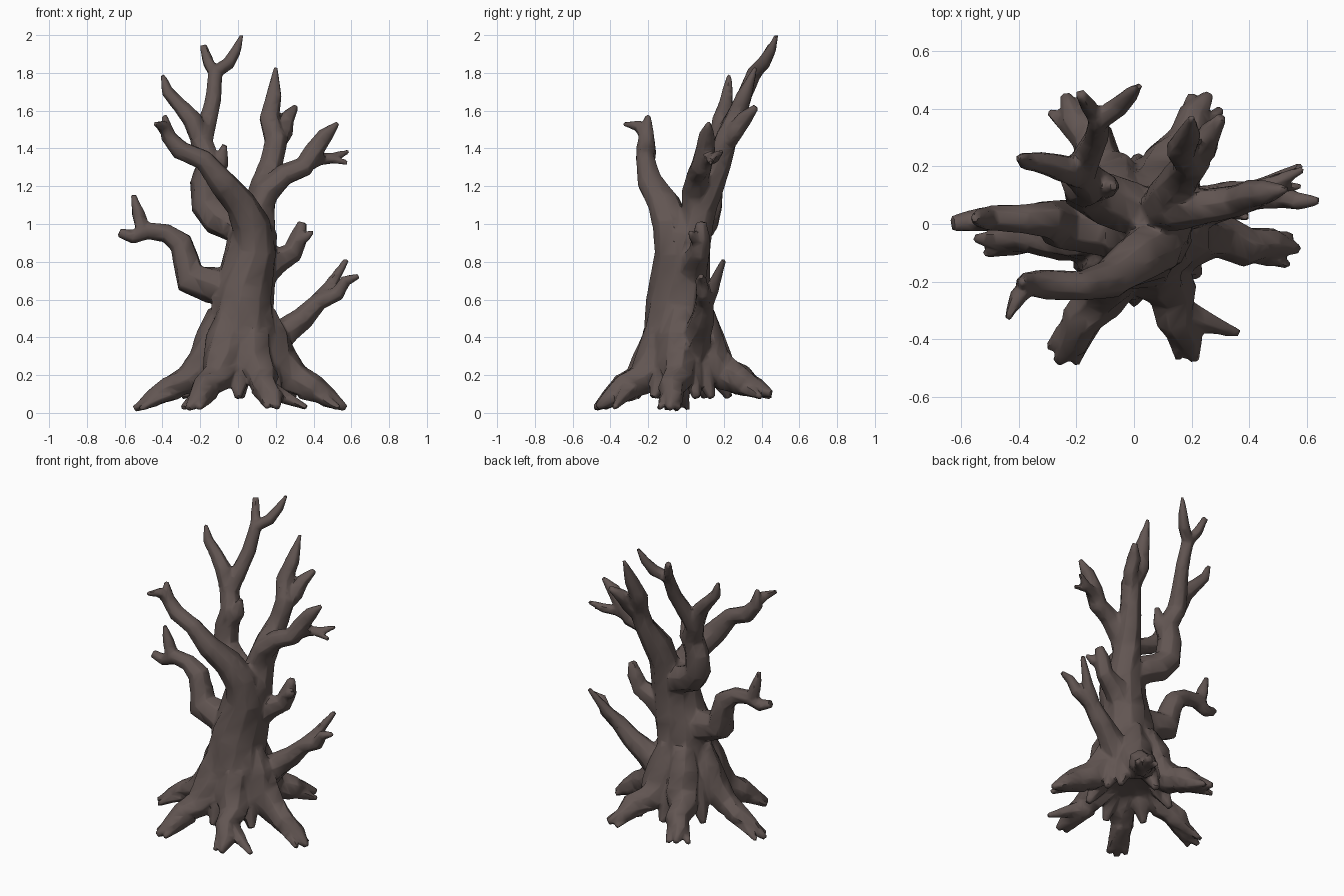
import bpy, bmesh, math, random
from mathutils import Vector

random.seed(4)
bark = bpy.data.materials.new("dark_bark")
bark.diffuse_color = (0.122, 0.092, 0.085, 1)
bm = bmesh.new()  # all limbs gather here and are fused into one skin


def limb(pts, sides=7, rough=0.08, twist=0.12):
    """Tapered, kinked tube through (x, y, z, radius) points."""
    pos = [Vector(p[:3]) for p in pts]
    rings, u = [], None
    for i, p in enumerate(pos):
        a, b = pos[max(i - 1, 0)], pos[min(i + 1, len(pos) - 1)]
        t = (b - a).normalized()
        if u is None:
            u = t.cross(Vector((0.31, 0.9, 0.2))).normalized()
        u = (u - t * u.dot(t)).normalized()
        v = t.cross(u)
        ring = []
        for k in range(sides):
            ang = 2 * math.pi * k / sides + twist * i
            r = pts[i][3] * (1.06 + random.uniform(-rough, rough))
            q = p + (u * math.cos(ang) + v * math.sin(ang)) * r
            q.z = max(q.z, 0.0)
            ring.append(bm.verts.new(q))
        rings.append(ring)
    faces = [bm.faces.new(rings[0][::-1]), bm.faces.new(rings[-1])]
    for lo, hi in zip(rings, rings[1:]):
        for k in range(sides):
            n = (k + 1) % sides
            faces.append(bm.faces.new((lo[k], lo[n], hi[n], hi[k])))
    bmesh.ops.recalc_face_normals(bm, faces=faces)


# Trunk core, leaning and tapering, vaulted underneath
limb([(.03, -.03, .2, .17), (.03, -.035, .32, .185), (.03, -.04, .42, .175),
      (.02, -.04, .6, .155), (.06, -.02, .8, .135), (.075, .0, .95, .12),
      (.07, .02, 1.06, .07)], sides=10, rough=.06, twist=.2)

# Front strand sweeping up to the left, with twig
limb([(-.02, -.09, .2, .12), (-.01, -.1, .45, .12), (.03, -.08, .64, .12),
      (.085, -.06, .85, .108), (.075, -.08, 1.0, .098), (.01, -.12, 1.11, .083),
      (-.08, -.19, 1.22, .068), (-.18, -.215, 1.34, .052), (-.31, -.21, 1.39, .05),
      (-.37, -.21, 1.47, .04), (-.39, -.2, 1.575, .014)], sides=8)
limb([(-.36, -.21, 1.46, .035), (-.4, -.25, 1.52, .032), (-.44, -.33, 1.53, .012)], sides=5)

# Back right strand with rising branch and twig
limb([(.06, .0, .4, .12), (.08, .02, .7, .11), (.11, .04, .9, .09),
      (.11, .07, 1.08, .085), (.14, .12, 1.2, .075), (.18, .18, 1.33, .06),
      (.2, .21, 1.45, .06), (.165, .26, 1.56, .052),
      (.19, .31, 1.68, .042), (.2, .37, 1.83, .01)])
limb([(.18, .19, 1.39, .05), (.245, .26, 1.49, .045),
      (.26, .31, 1.56, .04), (.305, .37, 1.62, .018)], sides=6)
# Right bough, twig and spur
limb([(.1, .05, 1.05, .075), (.15, .05, 1.17, .07), (.25, .06, 1.26, .058),
      (.35, .08, 1.3, .053), (.4, .1, 1.38, .05), (.46, .11, 1.47, .04),
      (.53, .12, 1.535, .012)])
limb([(.33, .08, 1.3, .045), (.43, .12, 1.345, .034),
      (.51, .15, 1.35, .027), (.585, .19, 1.385, .012)], sides=6)
limb([(.48, .13, 1.345, .025), (.58, .13, 1.325, .012)], sides=5)

# Back left strand leaving sideways with an elbow, then stub, crown twig, side branch
limb([(.06, .04, .93, .08), (-.03, .065, .99, .085), (-.11, .09, 1.03, .085),
      (-.17, .12, 1.1, .078), (-.175, .13, 1.22, .072), (-.15, .14, 1.32, .068),
      (-.19, .18, 1.43, .058), (-.16, .24, 1.54, .045), (-.13, .3, 1.66, .04),
      (-.12, .36, 1.8, .038), (-.05, .41, 1.85, .034), (-.01, .45, 1.92, .026),
      (.02, .48, 2.0, .01)])
limb([(-.15, .13, 1.25, .055), (-.09, .13, 1.33, .042), (-.07, .13, 1.42, .014)], sides=6)
limb([(-.12, .36, 1.79, .034), (-.16, .41, 1.86, .03), (-.185, .45, 1.945, .02)], sides=5)
limb([(-.18, .17, 1.4, .055), (-.24, .19, 1.55, .05), (-.31, .21, 1.63, .04),
      (-.375, .22, 1.7, .032), (-.4, .23, 1.79, .012)], sides=6)

# Left branch with a crooked elbow, and its twig
limb([(0, -.03, .63, .09), (-.14, -.01, .68, .09), (-.255, .0, .715, .09),
      (-.275, .01, .81, .07), (-.305, .02, .9, .062), (-.38, .02, .955, .05),
      (-.48, .02, .965, .044), (-.56, .01, .93, .038), (-.63, 0, .955, .025)])
limb([(-.5, .02, .96, .042), (-.53, .02, 1.06, .035), (-.555, .02, 1.155, .014)], sides=6)

# Right middle branch and right low branch, with twigs
limb([(.1, .03, .7, .08), (.2, .05, .8, .07), (.29, .07, .85, .055),
      (.32, .08, .93, .05), (.34, .08, 1.01, .025)], sides=6)
limb([(.3, .07, .9, .04), (.36, .04, .93, .028), (.395, .02, .96, .012)], sides=5)
limb([(.12, .03, .3, .1), (.24, .06, .42, .075), (.34, .09, .5, .06),
      (.43, .1, .59, .048), (.53, .09, .635, .036), (.57, .08, .7, .03),
      (.64, .08, .725, .014)])
limb([(.4, .1, .57, .045), (.48, .14, .66, .036), (.575, .2, .81, .014)], sides=6)

# Buttress roots: tip x, tip y, tip height, thickness, spread of the two toes
roots = [(-.55, -.05, .02, 1.0, .1, -.1), (-.265, -.48, .025, 1.1, .1, -.1),
         (.21, -.47, .03, 1.1, .36, -.1), (.57, -.09, .025, 1.1, .08, -.1),
         (.26, .45, .1, 1.1, .1, -.12), (-.24, .45, .1, 1.1, .14, -.1)]
for x, y, z, s, toe_a, toe_b in roots:
    d = Vector((x - .02, y + .02))
    n = d.normalized()
    side = Vector((-n.y, n.x))

    def at(f, h, r, off=0.0):
        p = Vector((.02, -.02)) + d * f + side * off * d.length
        return (p.x, p.y, h, r * s)
    limb([at(.2, .54, .06), at(.26, .4, .09), at(.33, .27, .095),
          at(.5, .17 + z * .3, .075, .03), at(.68, .12 + z * .5, .062, -.02),
          at(.84, .06 + z * .7, .045, .02), at(1, z, .016)], rough=.14)
    # Forked toes
    for t in (toe_a, toe_b):
        limb([at(.6, .12 + z * .4, .055), at(.78, .065 + z * .6, .036, t * .5),
              at(.95, z * .8 + .005, .014, t)], sides=5, rough=.15)

# Ragged skirts hanging between the roots
angles = sorted(math.atan2(y + .02, x - .02) for x, y, *_ in roots)
for a, b in zip(angles, angles[1:] + [angles[0] + 2 * math.pi]):
    for f in ((.35, .65) if b - a > 1.2 else (.5,)):
        c, s = math.cos(a + (b - a) * f), math.sin(a + (b - a) * f)
        limb([(.02 + .13 * c, -.02 + .13 * s, .36, .07),
              (.02 + .19 * c, -.02 + .19 * s, .2, .06),
              (.02 + .25 * c, -.02 + .25 * s, .08, .02)], sides=6, rough=.15)

# Fuse everything into one continuous bark skin, then reduce to low-poly
me = bpy.data.meshes.new("dead_tree")
bm.to_mesh(me)
bm.free()
me.materials.append(bark)
tree = bpy.data.objects.new("dead_tree", me)
bpy.context.collection.objects.link(tree)
bpy.context.view_layer.objects.active = tree
tree.select_set(True)
remesh = tree.modifiers.new("fuse", 'REMESH')
remesh.mode = 'VOXEL'
remesh.voxel_size = 0.009
soften = tree.modifiers.new("soften", 'SMOOTH')
soften.factor, soften.iterations = 0.5, 2
reduce = tree.modifiers.new("reduce", 'DECIMATE')
reduce.ratio = 0.06
for m in ("fuse", "soften", "reduce"):
    bpy.ops.object.modifier_apply(modifier=m)
if not tree.data.materials:
    tree.data.materials.append(bark)
bpy.ops.object.shade_smooth_by_angle(angle=math.radians(50))
